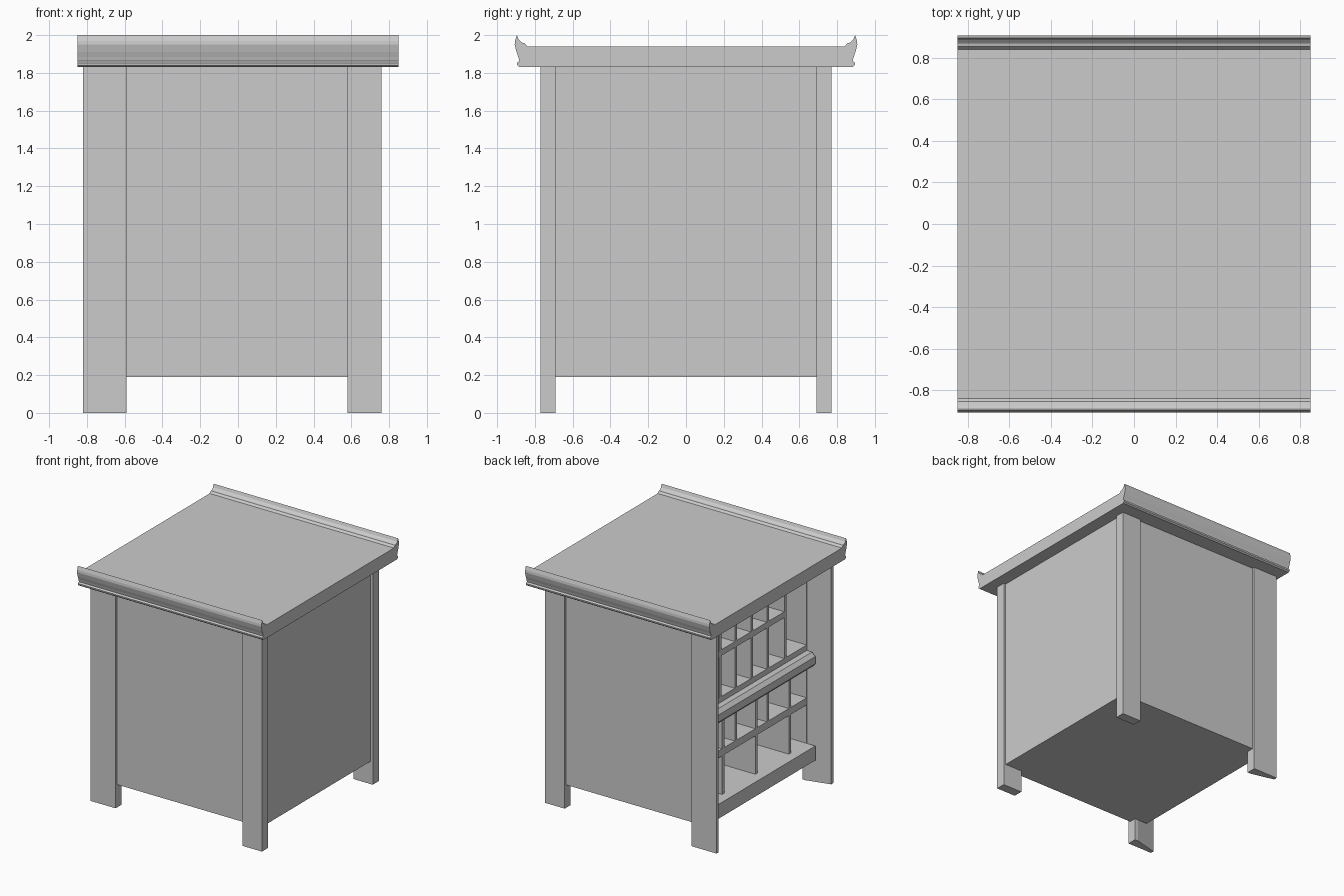
import bpy, bmesh
from mathutils import Vector

if "Cube" in bpy.data.objects:
    bpy.data.objects.remove(bpy.data.objects["Cube"])


def prism(name, points, offset):
    """Extrude a flat outline along an offset vector."""
    bm = bmesh.new()
    face = bm.faces.new([bm.verts.new(p) for p in points])
    ext = bmesh.ops.extrude_face_region(bm, geom=[face], use_keep_orig=True)
    verts = [g for g in ext["geom"] if isinstance(g, bmesh.types.BMVert)]
    bmesh.ops.translate(bm, verts=verts, vec=Vector(offset))
    bmesh.ops.recalc_face_normals(bm, faces=bm.faces)
    mesh = bpy.data.meshes.new(name)
    bm.to_mesh(mesh)
    bm.free()
    obj = bpy.data.objects.new(name, mesh)
    bpy.context.collection.objects.link(obj)
    return obj


def box(name, x, y, z):
    outline = [(x[0], y[0], z[0]), (x[1], y[0], z[0]),
               (x[1], y[1], z[0]), (x[0], y[1], z[0])]
    return prism(name, outline, (0, 0, z[1] - z[0]))


BASE, TOP = 0.19, 1.83
FRONT, BACK = -0.63, 0.71      # depth range of the compartments
SIDE = 0.69                    # inner face of the side walls
T = 0.03                       # divider thickness

# Tabletop with upturned, moulded ends
half = [(0.88, 1.83), (0.893, 1.84), (0.895, 1.853), (0.882, 1.862), (0.888, 1.885),
        (0.897, 1.91), (0.907, 1.95), (0.905, 1.97), (0.895, 2.0),
        (0.885, 1.975), (0.868, 1.96), (0.855, 1.957), (0.84, 1.94)]
profile = half + [(-y, z) for y, z in reversed(half)]
prism("tabletop", [(-0.85, y, z) for y, z in profile], (1.7, 0, 0))

# Legs: the ones on the open side have a slanted inner face
for s, label in ((-1, "front"), (1, "back")):
    box(label + "_closed_side_leg", (0.58, 0.76), sorted((s * 0.69, s * 0.77)), (0, TOP))
    outline = [(-0.82, 0.77), (-0.82, 0.74), (-0.62, 0.69), (-0.59, 0.69), (-0.59, 0.77)]
    prism(label + "_open_side_leg", [(x, s * y, 0) for x, y in outline], (0, 0, TOP))
    # Side walls
    box(label + "_wall", (FRONT, 0.74), sorted((s * SIDE, s * 0.75)), (BASE, TOP))

# Closing panel and bottom
box("closed_side_panel", (BACK, 0.74), (-SIDE, SIDE), (BASE, TOP))
box("bottom_board", (-0.71, BACK), (-SIDE, SIDE), (BASE, 0.31))

# Middle board with a lower, bevelled rail on the open side
board = [(BACK, 0.97), (-0.69, 0.97), (-0.71, 0.995), (-0.71, 1.055),
         (-0.68, 1.085), (FRONT, 1.085), (FRONT, 1.13), (BACK, 1.13)]
prism("middle_board", [(x, -SIDE, z) for x, z in board], (0, 2 * SIDE, 0))

# Upper compartments
for i, y in enumerate((0.45, 0.24, 0.03, -0.18, -0.41)):
    box(f"upper_divider_{i}", (FRONT, BACK), (y - T / 2, y + T / 2), (1.13, TOP))
box("upper_shelf", (FRONT, BACK), (-0.41, SIDE), (1.47, 1.52))

# Lower compartments: full dividers, a shelf, and short dividers above it
for i, y in enumerate((0.41, -0.03, -0.47)):
    box(f"lower_divider_{i}", (FRONT, BACK), (y - T / 2, y + T / 2), (0.31, 0.97))
box("lower_shelf", (FRONT, BACK), (-SIDE, SIDE), (0.63, 0.69))
for i, y in enumerate((0.24, -0.18)):
    box(f"short_divider_{i}", (FRONT, BACK), (y - T / 2, y + T / 2), (0.69, 0.97))
